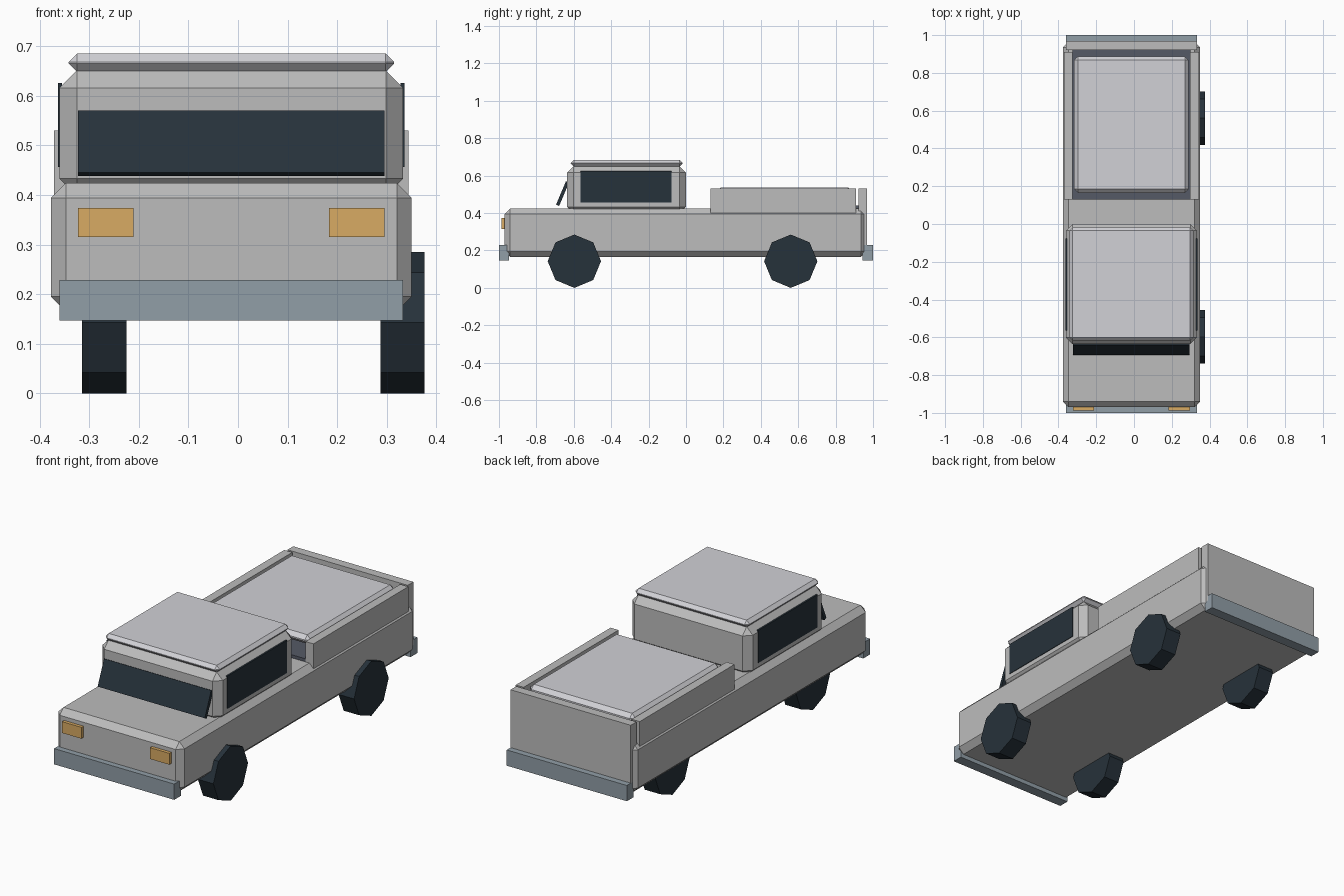
import bpy, math

cube = bpy.data.objects.get("Cube")
if cube:
    bpy.data.objects.remove(cube, do_unlink=True)

CX = -0.0135  # centreline of the bodywork


def material(name, srgb):
    lin = [((c + 0.055) / 1.055) ** 2.4 for c in srgb] + [1.0]
    m = bpy.data.materials.new(name)
    m.use_nodes = True
    m.diffuse_color = lin
    m.node_tree.nodes["Principled BSDF"].inputs["Base Color"].default_value = lin
    return m


paint = material("grey paint", (0.74, 0.74, 0.74))
roof_paint = material("pale roof", (0.82, 0.82, 0.84))
steel = material("blue grey steel", (0.57, 0.62, 0.655))
dark = material("dark glass and rubber", (0.15, 0.195, 0.23))
liner = material("slate liner", (0.33, 0.35, 0.40))
amber = material("amber lamp", (0.85, 0.67, 0.39))


def finish(name, mat):
    ob = bpy.context.object
    ob.name = ob.data.name = name
    ob.data.materials.append(mat)
    return ob


def box(name, mat, x, y, z, bevel=0.0, tilt=0.0):
    """Box from (min, max) ranges, x being relative to the centreline."""
    mid = [sum(r) / 2 for r in (x, y, z)]
    bpy.ops.mesh.primitive_cube_add(size=1, location=(mid[0] + CX, mid[1], mid[2]),
                                    rotation=(tilt, 0, 0))
    ob = finish(name, mat)
    ob.scale = [r[1] - r[0] for r in (x, y, z)]
    bpy.ops.object.transform_apply(location=False, rotation=False, scale=True)
    if bevel:
        mod = ob.modifiers.new("chamfer", "BEVEL")
        mod.width = bevel
        mod.segments = 1
    return ob


def sym(half):
    return (-half, half)


# Lower body, cab and roof
box("body", paint, sym(0.3635), (-0.97, 0.965), (0.165, 0.424), 0.03)
box("cab", paint, sym(0.3465), (-0.636, 0.0), (0.398, 0.651), 0.035)
box("roof", roof_paint, sym(0.328), (-0.617, -0.018), (0.648, 0.685), 0.017)

# Windscreen leaning out over the bonnet
box("windscreen", dark, sym(0.3085), (-0.669, -0.651), (0.436, 0.572), tilt=-0.4)

# Bumpers
box("front_bumper", steel, sym(0.346), (-1.0, -0.945), (0.147, 0.229))
box("rear_bumper", steel, sym(0.346), (0.945, 1.0), (0.147, 0.229))

# Load bed with tailgate and cover
box("bed_liner", liner, sym(0.312), (0.13, 0.922), (0.41, 0.44))
box("tailgate", paint, sym(0.346), (0.921, 0.968), (0.2, 0.53))
box("bed_cover", roof_paint, sym(0.303), (0.165, 0.887), (0.49, 0.537), 0.02)

# Parts repeated on both sides
for side, s in (("right", -1), ("left", 1)):
    def span(a, b):
        return tuple(sorted((s * a, s * b)))

    box(side + "_window", dark, span(0.341, 0.3495), (-0.565, -0.077), (0.456, 0.626))
    box(side + "_bed_rail", paint, span(0.311, 0.357), (0.13, 0.91), (0.40, 0.53))
    box(side + "_headlight", amber, span(0.197, 0.309), (-0.987, -0.96), (0.315, 0.374))

    # Eight-sided wheels, set off-centre toward the left
    for end, y in (("front", -0.597), ("rear", 0.56)):
        bpy.ops.mesh.primitive_cylinder_add(
            vertices=8, radius=0.1425, depth=0.089,
            location=(0.031 + s * 0.3005, y, 0.1425),
            rotation=(0, math.pi / 2, 0))
        finish(end + "_" + side + "_wheel", dark)
